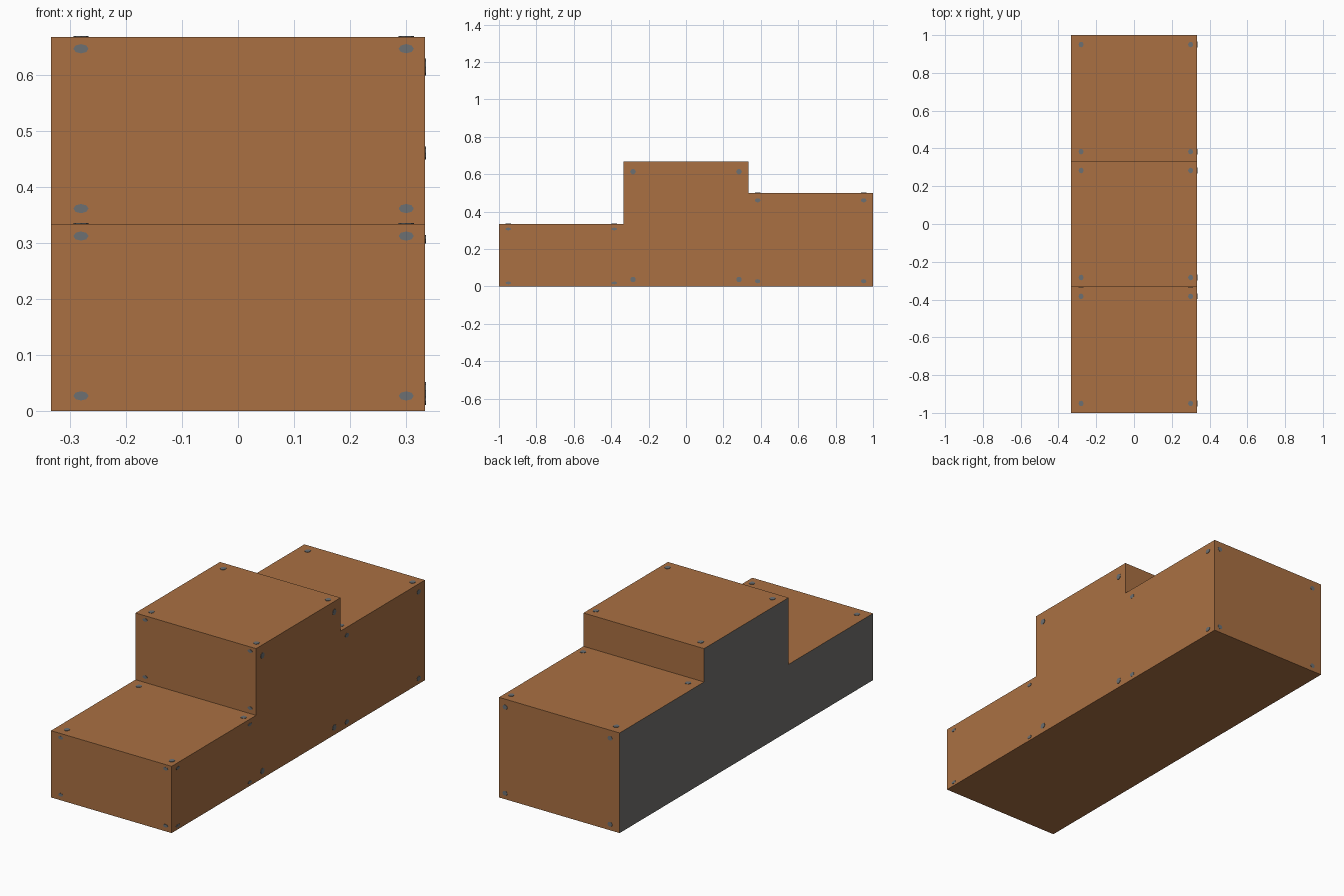
import bpy, bmesh
from mathutils import Vector

if "Cube" in bpy.data.objects:
    bpy.data.objects.remove(bpy.data.objects["Cube"])

def material(name, rgb):
    m = bpy.data.materials.new(name)
    m.diffuse_color = (*rgb, 1)
    m.use_nodes = True
    m.node_tree.nodes["Principled BSDF"].inputs["Base Color"].default_value = m.diffuse_color
    return m

wood = material("brown wood", (0.40, 0.163, 0.055))
plate = material("warm grey", (0.170, 0.164, 0.152))
steel = material("steel grey", (0.150, 0.162, 0.170))

W = 1 / 3  # half width
# blocks: y start, y end, height
steps = [(-1, -W, W), (-W, W, 2 * W), (W, 1, 0.5)]

def add_object(name, bm, mats):
    me = bpy.data.meshes.new(name)
    bm.to_mesh(me)
    bm.free()
    for m in mats:
        me.materials.append(m)
    ob = bpy.data.objects.new(name, me)
    bpy.context.collection.objects.link(ob)
    return ob

# stepped body: side profile extruded across x, left side is grey
profile = [(-1, 0)] + [p for a, b, h in steps for p in ((a, h), (b, h))] + [(1, 0)]
bm = bmesh.new()
face = bm.faces.new([bm.verts.new((-W, y, z)) for y, z in profile])
geom = bmesh.ops.extrude_face_region(bm, geom=[face])["geom"]
bmesh.ops.translate(bm, vec=(2 * W, 0, 0),
                    verts=[g for g in geom if isinstance(g, bmesh.types.BMVert)])
bmesh.ops.recalc_face_normals(bm, faces=bm.faces)
for f in bm.faces:
    f.material_index = 1 if f.normal.x < -0.9 else 0
add_object("stepped_body", bm, [wood, plate])

# small screw heads near the block corners
screws = bmesh.new()

def screw(pos, normal, z_scale=1.0):
    rot = Vector((0, 0, 1)).rotation_difference(Vector(normal)).to_matrix().to_4x4()
    made = bmesh.ops.create_cone(screws, cap_ends=True, segments=8,
                                 radius1=0.015, radius2=0.015, depth=0.004)["verts"]
    bmesh.ops.transform(screws, matrix=rot, verts=made)
    bmesh.ops.scale(screws, vec=(0.9, 1, z_scale), verts=made)
    bmesh.ops.translate(screws, vec=pos, verts=made)

for a, b, h in steps:
    for y in (a + 0.05, b - 0.05):
        for x in (-0.28, 0.30):
            screw((x, y, h), (0, 0, 1))                  # top
        for z in (h * 0.055, h * 0.92):
            screw((W, y, z), (1, 0, 0), h * 1.5)         # right side
for x in (-0.28, 0.30):
    for z in (0.027, 0.312):
        screw((x, -1, z), (0, -1, 0), 0.55)              # low front
    for z in (0.361, 0.646):
        screw((x, -W, z), (0, -1, 0), 0.55)              # upper front
    for z in (0.03, 0.46):
        screw((x, 1, z), (0, 1, 0), 0.8)                 # back
# keep the overall length exact
for v in screws.verts:
    v.co.y = max(-1.001, min(1.001, v.co.y))
    v.co.z = max(0.001, v.co.z)
add_object("screw_heads", screws, [steel])
